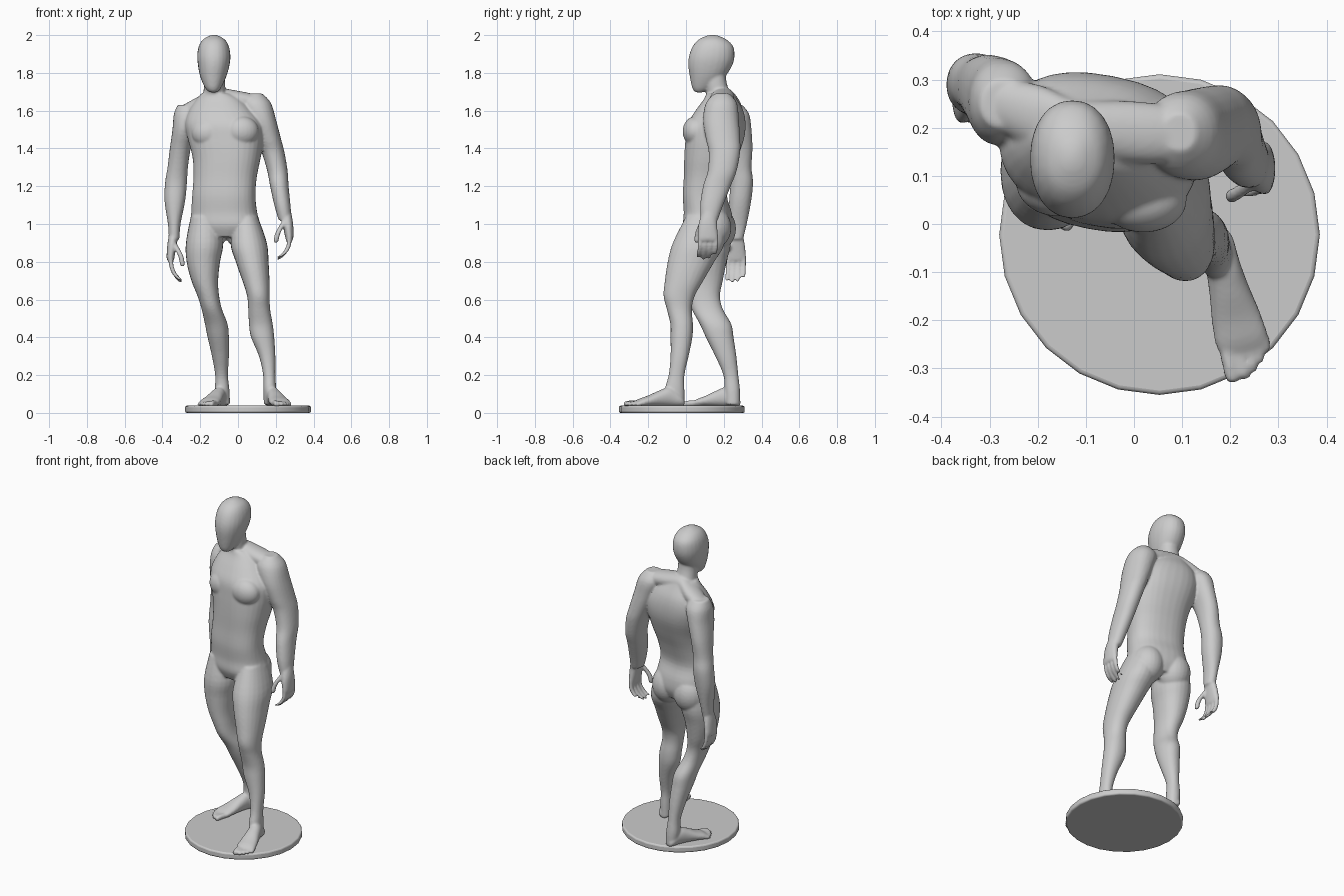
import bpy, bmesh, math
from mathutils import Vector

X, Y, Z = Vector((1, 0, 0)), Vector((0, 1, 0)), Vector((0, 0, 1))
bm = bmesh.new()


def loft(rows, u=X, v=Y, power=2.15, n=24, sub=4):
    """Closed skin through sections (x, y, z, a, b) lying in the plane of u and v."""
    pts = [rows[0]] + list(rows) + [rows[-1]]
    dense = []
    for i in range(1, len(pts) - 2):
        for k in range(sub):
            t = k / sub
            dense.append([0.5 * (2 * p1 + (p2 - p0) * t + (2 * p0 - 5 * p1 + 4 * p2 - p3) * t * t
                          + (3 * p1 - p0 - 3 * p2 + p3) * t ** 3)
                          for p0, p1, p2, p3 in zip(*pts[i - 1:i + 3])])
    dense.append(rows[-1])
    rings = []
    for x, y, z, a, b in dense:
        ring = []
        for j in range(n):
            c, s = math.cos(math.tau * j / n), math.sin(math.tau * j / n)
            c = math.copysign(abs(c) ** (2 / power), c)
            s = math.copysign(abs(s) ** (2 / power), s)
            ring.append(bm.verts.new(Vector((x, y, z)) + u * (a * c) + v * (b * s)))
        rings.append(ring)
    for r, q in zip(rings, rings[1:]):
        for j in range(n):
            bm.faces.new((r[j], r[(j + 1) % n], q[(j + 1) % n], q[j]))
    bm.faces.new(rings[0])
    bm.faces.new(rings[-1])


def slices(rows, **kw):
    """Loft from level slices given as (z, x0, x1, y0, y1)."""
    loft([((x0 + x1) / 2, (y0 + y1) / 2, z, (x1 - x0) / 2, (y1 - y0) / 2)
          for z, x0, x1, y0, y1 in rows], **kw)


def ball(center, radii):
    new = bmesh.ops.create_uvsphere(bm, u_segments=24, v_segments=16, radius=1)["verts"]
    for vert in new:
        vert.co = Vector([c + r * k for c, r, k in zip(center, radii, vert.co)])


def digit(points, r, u=X, v=Y):
    rows = [(*p, r, r) for p in points[:-1]]
    a, b = Vector(points[-2]), Vector(points[-1])
    rows += [(*a.lerp(b, 0.8), r * 0.9, r * 0.9), (*b, r * 0.45, r * 0.45)]
    loft(rows, u, v, n=12)


def foot(heel, toe, medial):
    """Foot body and five toes; medial is the side of the big toe in x."""
    heel, toe = Vector(heel), Vector(toe)
    d = toe - heel
    side = Vector((-d.y, d.x, 0)).normalized()
    if side.x * medial > 0:
        side = -side
    at = lambda t, s, z: tuple(heel + d * t + side * s + Z * z)
    body = [(-.03, .02, .035), (.04, .034, .06), (.22, .036, .1), (.4, .042, .085),
            (.6, .052, .058), (.75, .055, .042), (.84, .048, .028)]
    loft([(*at(t, 0, .035 + h / 2), w, h / 2) for t, w, h in body], side, Z)
    for s, t, r in ((-.037, 1.02, .0155), (-.012, 1.02, .0125), (.01, .98, .0115),
                    (.029, .93, .011), (.046, .87, .011)):
        digit([at(.68, s * .9, .052), at(t - .1, s, .05), at(t, s, .046)], r, side, Z)


# torso, turned a little toward -x
yaw = math.radians(-11)
loft([(-.065, .115, .93, .12, .1), (-.065, .115, .99, .18, .125), (-.073, .115, 1.06, .175, .122),
      (-.075, .1, 1.15, .168, .112), (-.068, .113, 1.25, .168, .12), (-.06, .132, 1.35, .18, .137),
      (-.065, .152, 1.45, .2, .15), (-.075, .162, 1.53, .205, .148), (-.09, .177, 1.6, .17, .122),
      (-.1, .182, 1.66, .12, .085), (-.115, .18, 1.69, .08, .07)],
     Vector((math.cos(yaw), math.sin(yaw), 0)), Vector((-math.sin(yaw), math.cos(yaw), 0)), 2.35, 32)
# shoulder girdle
loft([(-.3, .255, 1.585, .05, .04), (-.2, .22, 1.63, .07, .05), (-.12, .2, 1.665, .06, .055),
      (0, .19, 1.66, .065, .045), (.1, .185, 1.64, .06, .045)], Y, Z)
# chest and seat muscles
ball((-.155, .085, 1.48), (.09, .07, .08))
ball((.02, .05, 1.49), (.09, .068, .08))
ball((-.15, .165, .975), (.1, .1, .115))
ball((.02, .135, .98), (.095, .105, .115))

# neck and head
slices([(1.6, -.2, -.03, .12, .28), (1.68, -.185, -.062, .11, .24),
        (1.75, -.18, -.068, .1, .215), (1.83, -.18, -.07, .1, .21)])
slices([(1.697, -.15, -.11, .05, .09), (1.72, -.174, -.09, .033, .14), (1.78, -.2, -.062, .02, .207),
        (1.84, -.212, -.045, .012, .245), (1.89, -.216, -.04, .016, .257),
        (1.94, -.208, -.048, .035, .25), (1.975, -.187, -.068, .065, .217),
        (1.995, -.155, -.1, .105, .175), (2.001, -.135, -.12, .13, .15)])

# arms
slices([(1.69, .06, .13, .15, .23), (1.64, .02, .175, .105, .27), (1.55, .05, .202, .09, .28),
        (1.45, .095, .228, .105, .287), (1.38, .125, .246, .12, .287), (1.28, .155, .263, .115, .268),
        (1.2, .17, .268, .09, .237), (1.1, .192, .278, .075, .197), (1.02, .215, .284, .078, .168)])
slices([(1.63, -.32, -.22, .2, .3), (1.58, -.34, -.2, .17, .335), (1.5, -.347, -.22, .165, .347),
        (1.4, -.361, -.25, .2, .352), (1.3, -.373, -.265, .225, .347), (1.22, -.386, -.27, .235, .355),
        (1.12, -.389, -.28, .228, .345), (1., -.371, -.304, .225, .322), (.92, -.366, -.31, .225, .303)])

# hands: palm, four fingers, thumb
slices([(1.06, .22, .282, .085, .165), (1.0, .235, .292, .066, .165), (.93, .25, .293, .06, .17),
        (.91, .255, .288, .065, .165)])
slices([(.95, -.365, -.315, .23, .3), (.89, -.374, -.325, .212, .312), (.825, -.378, -.336, .208, .318),
        (.805, -.374, -.34, .212, .314)])
for i, drop in enumerate((.01, 0, .005, .025)):
    y = .074 + .028 * i
    digit([(.272, y, .94), (.268, y, .885), (.245, y - .005, .845), (.212, y - .01, .812 + drop)], .0125)
    y = .222 + .028 * i
    digit([(-.357, y, .84), (-.352, y, .775), (-.332, y - .002, .73), (-.3, y - .006, .69 + drop)], .0125)
digit([(.25, .09, 1.02), (.22, .068, .97), (.207, .06, .94), (.2, .057, .9)], .0145)
digit([(-.34, .235, .9), (-.312, .213, .85), (-.3, .207, .82), (-.293, .203, .775)], .0145)

# legs
slices([(1.04, -.25, -.1, .02, .23), (.9, -.276, -.078, -.012, .238), (.8, -.272, -.095, -.008, .215),
        (.7, -.247, -.105, .0, .195), (.62, -.215, -.1, .012, .18), (.55, -.193, -.085, .03, .195),
        (.47, -.175, -.055, .073, .24), (.4, -.161, -.048, .105, .252), (.3, -.138, -.048, .155, .267),
        (.2, -.121, -.053, .198, .277), (.12, -.122, -.045, .205, .286), (.045, -.112, -.042, .21, .286)])
slices([(1.04, -.02, .105, .0, .2), (.9, -.04, .153, -.07, .205), (.8, -.012, .162, -.097, .15),
        (.7, .023, .167, -.112, .092), (.62, .048, .168, -.119, .047), (.55, .054, .17, -.102, .031),
        (.47, .058, .184, -.083, .037), (.4, .069, .192, -.082, .034), (.3, .111, .198, -.082, .014),
        (.2, .133, .198, -.092, -.008), (.12, .134, .202, -.112, -.008), (.045, .137, .198, -.09, -.008)])
foot((.168, -.02, 0), (.242, -.315, 0), -1)
foot((-.075, .275, 0), (-.178, .005, 0), 1)

# fuse everything into one smooth body
bmesh.ops.recalc_face_normals(bm, faces=bm.faces)
mesh = bpy.data.meshes.new("body")
bm.to_mesh(mesh)
bm.free()
body = bpy.data.objects.new("body", mesh)
bpy.context.collection.objects.link(body)
remesh = body.modifiers.new("fuse", "REMESH")
remesh.mode = "VOXEL"
remesh.voxel_size = 0.0065
remesh.use_smooth_shade = True
smooth = body.modifiers.new("soften", "SMOOTH")
smooth.factor = 0.5
smooth.iterations = 6

# round stand
bpy.ops.mesh.primitive_cylinder_add(vertices=24, radius=.333, depth=.038, location=(.053, -.022, .019))
base = bpy.context.object
base.name = "base"
bevel = base.modifiers.new("edge", "BEVEL")
bevel.width = .009
bevel.segments = 3
bpy.ops.object.shade_smooth_by_angle(angle=math.radians(40))
